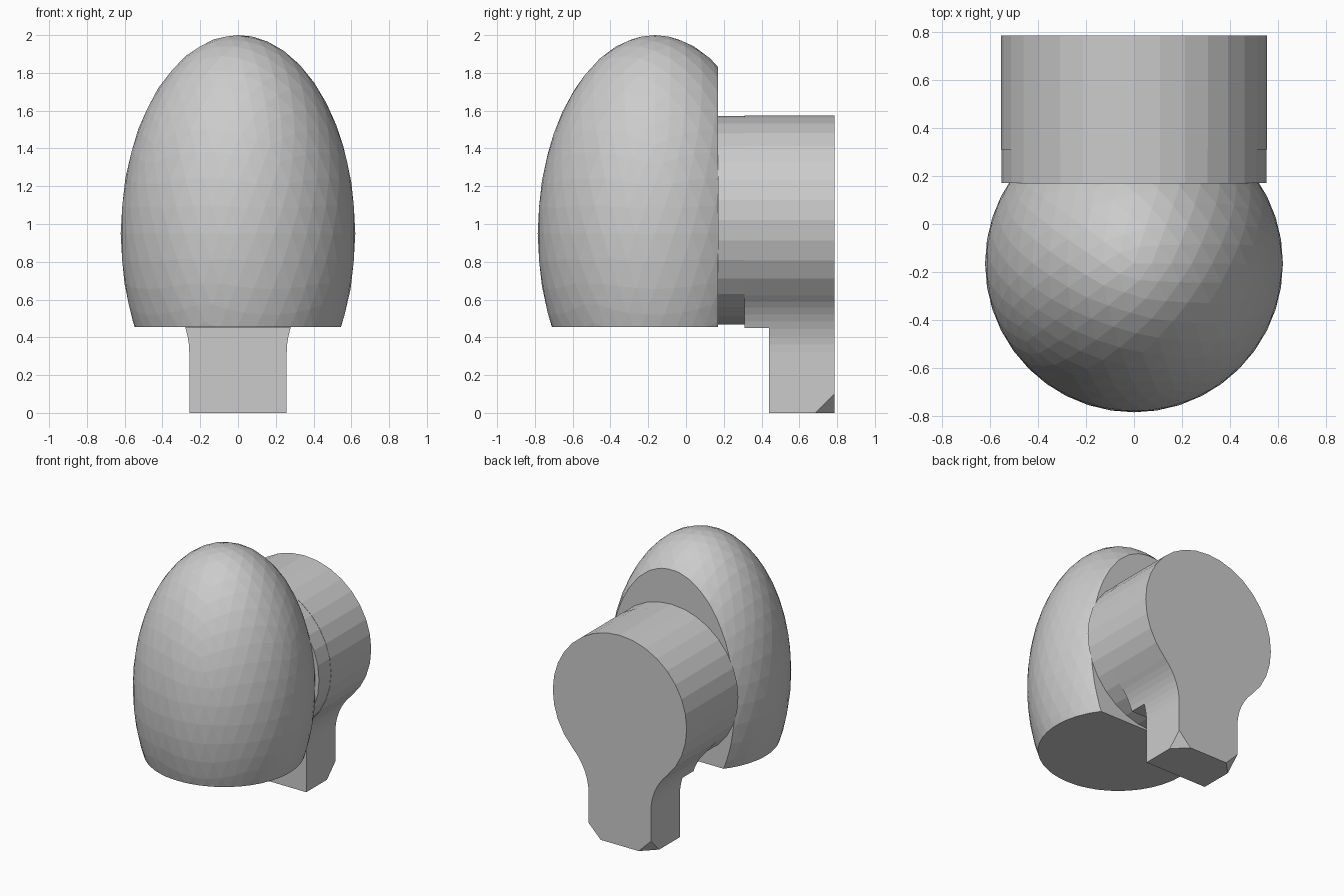
import bpy, bmesh
from math import sin, cos, radians, pi
from mathutils import Vector

if "Cube" in bpy.data.objects:
    bpy.data.objects.remove(bpy.data.objects["Cube"])


def make_object(name, bm):
    bmesh.ops.recalc_face_normals(bm, faces=bm.faces[:])
    mesh = bpy.data.meshes.new(name)
    bm.to_mesh(mesh)
    bm.free()
    ob = bpy.data.objects.new(name, mesh)
    bpy.context.collection.objects.link(ob)
    return ob


def slice_off(bm, point, normal):
    """Remove everything on the normal side of a plane and cap the cut."""
    res = bmesh.ops.bisect_plane(
        bm, geom=bm.verts[:] + bm.edges[:] + bm.faces[:], dist=1e-5,
        plane_co=Vector(point), plane_no=Vector(normal), clear_outer=True)
    edges = [e for e in res["geom_cut"]
             if isinstance(e, bmesh.types.BMEdge) and e.is_boundary]
    bmesh.ops.contextual_create(bm, geom=edges)


def prism(profile, y0, y1):
    """Extrude an (x, z) profile along y."""
    bm = bmesh.new()
    face = bm.faces.new([bm.verts.new((x, y0, z)) for x, z in profile])
    res = bmesh.ops.extrude_face_region(bm, geom=[face], use_keep_orig=True)
    verts = [v for v in res["geom"] if isinstance(v, bmesh.types.BMVert)]
    bmesh.ops.translate(bm, verts=verts, vec=(0, y1 - y0, 0))
    return bm


def boolean(ob, tool, operation):
    mod = ob.modifiers.new(operation.lower(), 'BOOLEAN')
    mod.object = tool
    mod.operation = operation
    mod.solver = 'EXACT'
    bpy.context.view_layer.objects.active = ob
    bpy.ops.object.modifier_apply(modifier=mod.name)
    bpy.data.objects.remove(tool)


# Egg-shaped cap, flat underneath and behind
bm = bmesh.new()
bmesh.ops.create_icosphere(bm, subdivisions=4, radius=1)
bmesh.ops.scale(bm, verts=bm.verts[:], vec=(0.621, 0.621, 1.05))
bmesh.ops.translate(bm, verts=bm.verts[:], vec=(0, -0.164, 0.95))
slice_off(bm, (0, 0, 0.455), (0, 0, -1))
slice_off(bm, (0, 0.17, 0), (0, 1, 0))
make_object("egg_cap", bm)

# Keyhole profile: round disc blending through fillets into a narrow stem
R, CZ, W, BACK = 0.555, 1.02, 0.258, 0.785
STEP = pi / 16
a = radians(46)
r = (R * cos(a) - W) / (1 - cos(a))
fx, fz = W + r, CZ - (R + r) * sin(a)
fillet = [(fx + r * cos(pi - a * k / 8), fz + r * sin(pi - a * k / 8))
          for k in range(9)]
right = [(W, 0)] + fillet
arc = [(R * cos(k * STEP), CZ + R * sin(k * STEP)) for k in range(-3, 20)]
left = [(-x, z) for x, z in reversed(right)]
bm = prism(right + arc + left, 0.31, BACK)

# Clipped back corners of the stem foot
for s in (-1, 1):
    slice_off(bm, (s * W, BACK - 0.1, 0), (s, 1, -1))
body = make_object("keyhole_body", bm)

# Step that thins the lower stem
notch = make_object("notch_cutter", prism(
    [(-1, -1), (1, -1), (1, 0.45), (-1, 0.45)], 0.0, 0.44))
notch.hide_render = True
boolean(body, notch, 'DIFFERENCE')

# Round barrel joining the body to the cap
barrel = make_object("barrel", prism(
    [(0.553 * cos(k * STEP), CZ + 0.553 * sin(k * STEP)) for k in range(32)],
    0.17, 0.6))
boolean(body, barrel, 'UNION')
